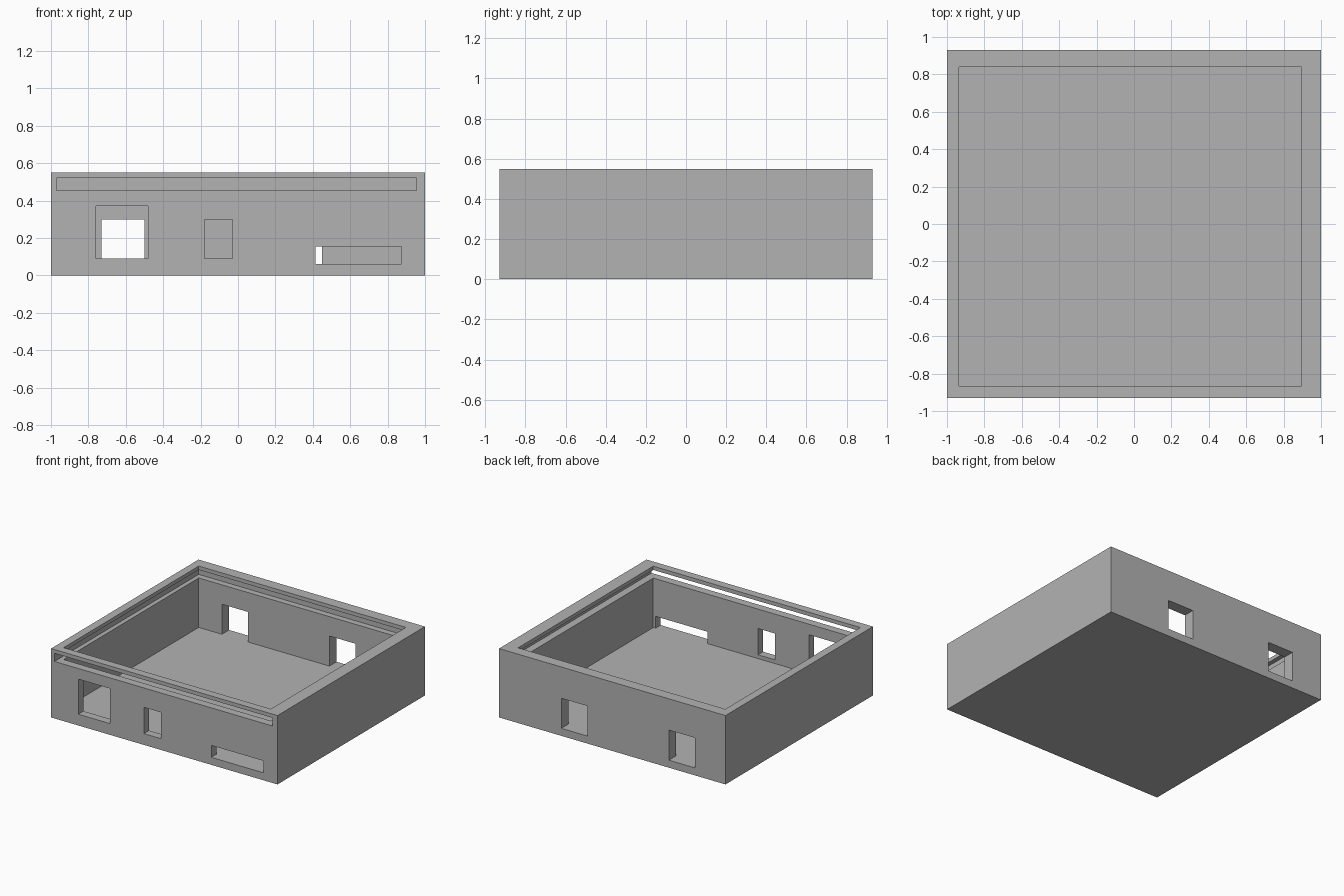
import bpy
from mathutils import Vector

# Remove the default object
default = bpy.data.objects.get("Cube")
if default:
    bpy.data.objects.remove(default, do_unlink=True)

# Material
grey = bpy.data.materials.new("plain grey")
grey.use_nodes = True
colour = (0.45, 0.45, 0.45, 1.0)
grey.diffuse_color = colour
grey.node_tree.nodes["Principled BSDF"].inputs["Base Color"].default_value = colour

HALF_DEPTH, HEIGHT, FLOOR = 0.93, 0.55, 0.06
LEFT, RIGHT, NEAR, FAR = -0.935, 0.895, -0.865, 0.84   # cavity walls


def box(name, xs, ys, zs):
    """Axis-aligned box between pairs of limits."""
    low, high = (Vector(p) for p in zip(xs, ys, zs))
    bpy.ops.mesh.primitive_cube_add(size=1, location=(low + high) / 2)
    obj = bpy.context.object
    obj.name = name
    obj.scale = high - low
    bpy.ops.object.transform_apply(location=True, rotation=True, scale=True)
    obj.data.materials.append(grey)
    return obj


def cut(target, name, xs, ys, zs):
    """Subtract a box from the target."""
    cutter = box(name, xs, ys, zs)
    cutter.hide_render = True
    mod = target.modifiers.new(name, "BOOLEAN")
    mod.operation = "DIFFERENCE"
    mod.solver = "EXACT"
    mod.object = cutter
    bpy.context.view_layer.objects.active = target
    bpy.ops.object.modifier_apply(modifier=mod.name)
    bpy.data.objects.remove(cutter, do_unlink=True)


# Enclosure body with an open cavity
case = box("enclosure_body", (-1, 1), (-HALF_DEPTH, HALF_DEPTH), (0, HEIGHT))
cut(case, "cavity", (LEFT, RIGHT), (NEAR, FAR), (FLOOR, HEIGHT + 0.1))

# Groove for a sliding lid, open at the front
cut(case, "lid_groove", (-0.97, 0.955), (-1.1, 0.89), (0.455, 0.52))

# Front openings: (x limits, z limits)
front_openings = {
    "large_port": ((-0.76, -0.48), (0.09, 0.37)),
    "small_port": ((-0.18, -0.03), (0.09, 0.30)),
    "long_port": ((0.415, 0.875), (FLOOR, 0.155)),
}
for name, (xs, zs) in front_openings.items():
    cut(case, name, xs, (-1.1, NEAR + 0.1), zs)

# Back openings, level with the floor
for x in (-0.73, 0.22):
    cut(case, "back_port", (x, x + 0.23), (FAR - 0.1, 1.1), (FLOOR, 0.30))
